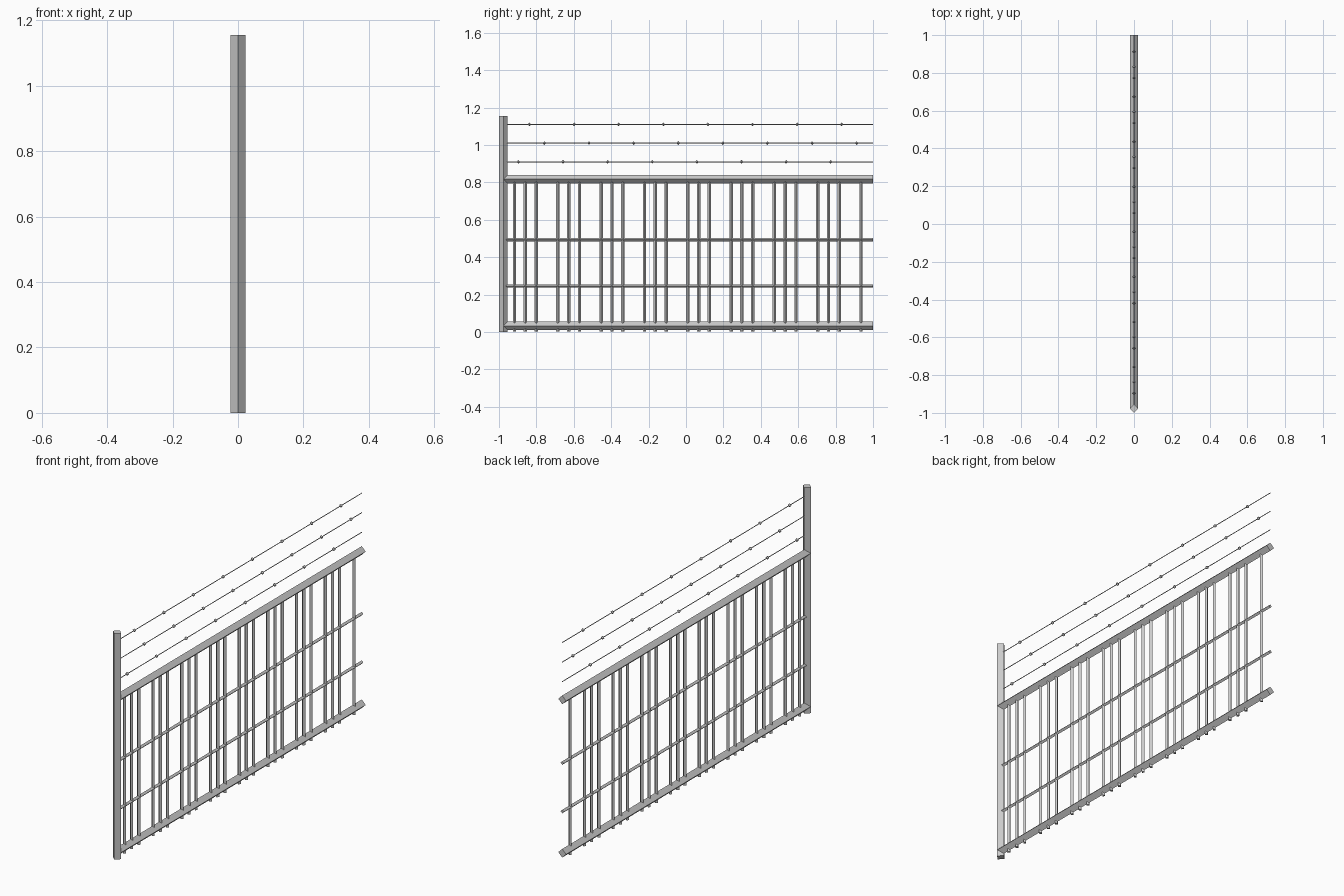
import bpy, bmesh
from mathutils import Vector

if "Cube" in bpy.data.objects:
    bpy.data.objects.remove(bpy.data.objects["Cube"])

POST_Y = -0.977   # centre of the end post
END_Y = 1.0       # free end of the panel


def add_prism(bm, a, b, r):
    """Four-sided bar between two points, with its corners on the axes (diamond section)."""
    a, b = Vector(a), Vector(b)
    side = Vector((1, 0, 0))
    up = (b - a).normalized().cross(side)
    ring = [side * r, up * r, -side * r, -up * r]
    va = [bm.verts.new(a + d) for d in ring]
    vb = [bm.verts.new(b + d) for d in ring]
    for i in range(4):
        j = (i + 1) % 4
        bm.faces.new((va[i], va[j], vb[j], vb[i]))
    bm.faces.new(va[::-1])
    bm.faces.new(vb)


def add_barb(bm, c, r):
    """Small octahedral knot."""
    c = Vector(c)
    x, y, z = Vector((r, 0, 0)), Vector((0, r, 0)), Vector((0, 0, r))
    ring = [bm.verts.new(c + d) for d in (x, y, -x, -y)]
    top, bot = bm.verts.new(c + z), bm.verts.new(c - z)
    for i in range(4):
        j = (i + 1) % 4
        bm.faces.new((ring[i], ring[j], top))
        bm.faces.new((ring[j], ring[i], bot))


def finish(bm, name):
    bmesh.ops.recalc_face_normals(bm, faces=bm.faces)
    me = bpy.data.meshes.new(name)
    bm.to_mesh(me)
    bm.free()
    ob = bpy.data.objects.new(name, me)
    bpy.context.collection.objects.link(ob)


def bar(name, a, b, r):
    bm = bmesh.new()
    add_prism(bm, a, b, r)
    finish(bm, name)


# End post
bar("post", (0, POST_Y, 0), (0, POST_Y, 1.155), 0.023)

# Thick outer rails and thin inner rails
for name, z, r in (("bottom_rail", 0.033, 0.022), ("lower_mid_rail", 0.246, 0.009),
                   ("upper_mid_rail", 0.494, 0.009), ("top_rail", 0.817, 0.022)):
    bar(name, (0, POST_Y, z), (0, END_Y, z), r)

# Upright bars in groups of three, every fourth one left out
bm = bmesh.new()
for i in range(33):
    if i % 4 != 3:
        y = -0.917 + i * 0.0579
        add_prism(bm, (0, y, 0.003), (0, y, 0.817), 0.009)
finish(bm, "upright_bars")

# Barbed wires with staggered barbs
for name, z, first in (("lower_wire", 0.91, -0.896), ("middle_wire", 1.01, -0.757),
                       ("upper_wire", 1.11, -0.837)):
    bm = bmesh.new()
    add_prism(bm, (0, POST_Y, z), (0, END_Y, z), 0.0025)
    for k in range(8):
        add_barb(bm, (0, first + k * 0.2385, z), 0.01)
    finish(bm, name)
